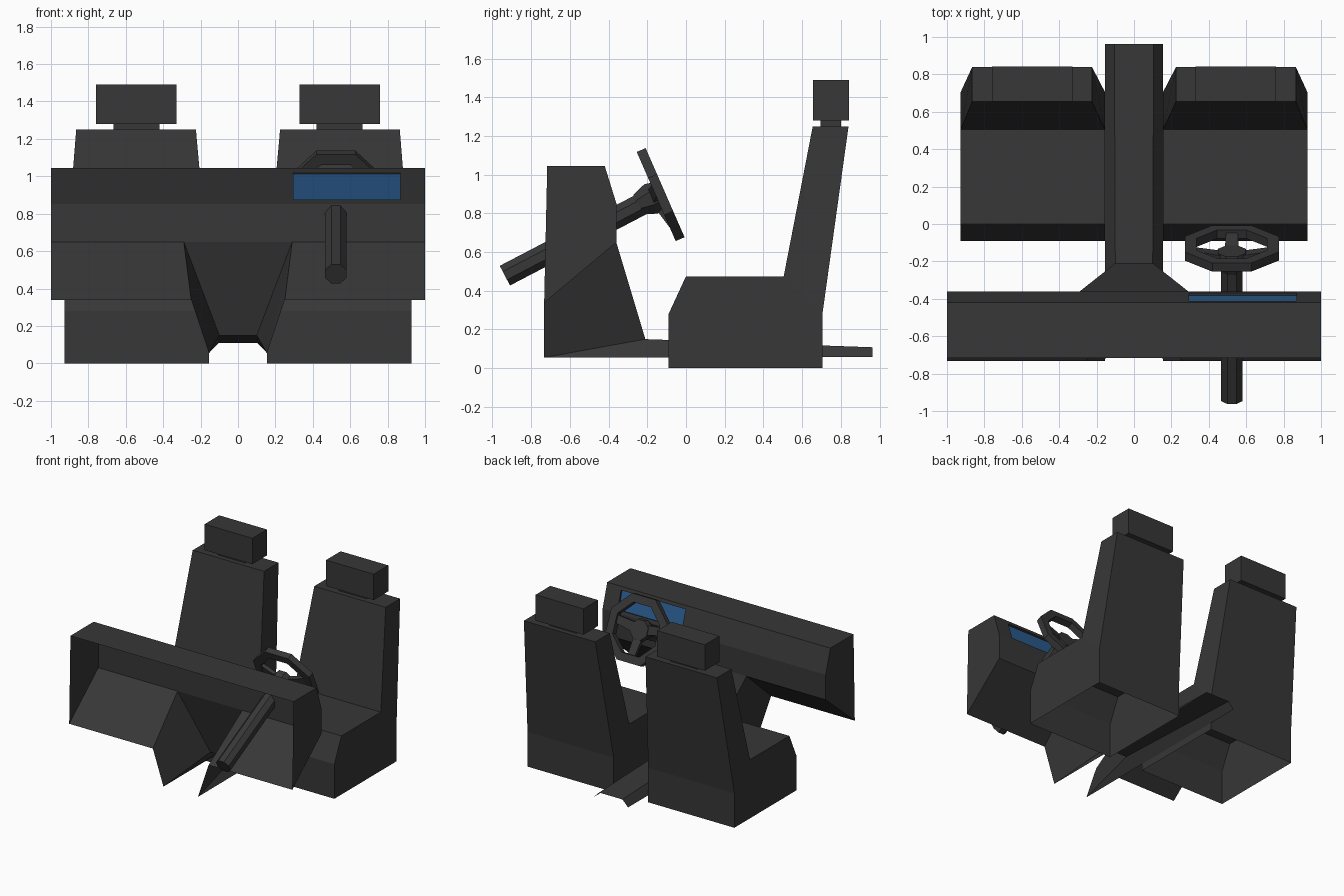
import bpy, bmesh, math
from mathutils import Matrix, Vector

if "Cube" in bpy.data.objects:
    bpy.data.objects.remove(bpy.data.objects["Cube"])


def material(name, rgb):
    m = bpy.data.materials.new(name)
    m.diffuse_color = (*rgb, 1)
    m.use_nodes = True
    m.node_tree.nodes["Principled BSDF"].inputs["Base Color"].default_value = m.diffuse_color
    return m


GREY = material("dark grey trim", (0.038, 0.038, 0.038))
BLUE = material("blue display", (0.022, 0.105, 0.27))


def finish(bm, name, mats=(GREY,)):
    bmesh.ops.remove_doubles(bm, verts=bm.verts, dist=0.0005)
    bmesh.ops.recalc_face_normals(bm, faces=bm.faces)
    me = bpy.data.meshes.new(name)
    bm.to_mesh(me)
    bm.free()
    for m in mats:
        me.materials.append(m)
    ob = bpy.data.objects.new(name, me)
    bpy.context.collection.objects.link(ob)
    return ob


def face(bm, *pts, mat=0):
    f = bm.faces.new([bm.verts.new(p) for p in pts])
    f.material_index = mat
    return f


def box(name, x, y, z):
    bm = bmesh.new()
    bmesh.ops.create_cube(bm, size=1)
    for v in bm.verts:
        v.co = [a + (c + 0.5) * (b - a) for (a, b), c in zip((x, y, z), v.co)]
    return finish(bm, name)


# Seats: (y, z, x inner, x outer) profile, open underneath
W, T = (0.155, 0.927), (0.225, 0.865)
SEAT = [(-0.09, 0, *W), (-0.09, 0.28, *W), (0, 0.475, *W), (0.505, 0.475, *W),
        (0.655, 1.25, *T), (0.84, 1.25, *T), (0.705, 0.28, *W), (0.705, 0, *W)]
for s, side in ((1, "right"), (-1, "left")):
    bm = bmesh.new()
    inn = [(s * p[2], p[0], p[1]) for p in SEAT]
    out = [(s * p[3], p[0], p[1]) for p in SEAT]
    for i in range(7):
        face(bm, inn[i], inn[i + 1], out[i + 1], out[i])
    for row in (inn, out):
        face(bm, *[row[i] for i in (0, 1, 2, 3, 6, 7)])
        face(bm, *[row[i] for i in (3, 4, 5, 6)])
    finish(bm, side + "_seat")
    box(side + "_headrest_post", sorted((s * 0.42, s * 0.665)), (0.695, 0.80), (1.25, 1.285))
    box(side + "_headrest", sorted((s * 0.33, s * 0.758)), (0.655, 0.842), (1.28, 1.49))

# Dashboard: shell open at the front
DASH = [(-0.717, 1.045), (-0.42, 1.045), (-0.36, 0.852), (-0.36, 0.65), (-0.733, 0.338)]
bm = bmesh.new()
for i in (0, 2):
    (y0, z0), (y1, z1) = DASH[i], DASH[i + 1]
    face(bm, (-1, y0, z0), (1, y0, z0), (1, y1, z1), (-1, y1, z1))
for s in (-1, 1):
    face(bm, *[(s, y, z) for y, z in DASH])
    # lower slope stops at the console opening
    face(bm, (s, *DASH[3]), (s * 0.29, *DASH[3]), (s * 0.25, *DASH[4]), (s, *DASH[4]))

# Sloped instrument face with a recessed blue display
a, b = Vector(DASH[1]), Vector(DASH[2])
xs, ts = (-1, 0.293, 0.87, 1), (0, 0.14, 0.87, 1)
for i in range(3):
    for j in range(3):
        p, q = a.lerp(b, ts[j]), a.lerp(b, ts[j + 1])
        cell = [(xs[i], *p), (xs[i + 1], *p), (xs[i + 1], *q), (xs[i], *q)]
        if (i, j) != (1, 1):
            face(bm, *cell)
            continue
        deep = [tuple(Vector(c) + Vector((0, -0.014, -0.005))) for c in cell]
        face(bm, *deep, mat=1)
        for k in range(4):
            n = (k + 1) % 4
            face(bm, cell[k], cell[n], deep[n], deep[k])
finish(bm, "dashboard", (GREY, BLUE))

# Centre console: open shell, mirrored sides
bm = bmesh.new()


def pair(x, y, z):
    return {-1: (-x, y, z), 1: (x, y, z)}


front_top, front_low = pair(0.25, -0.733, 0.338), pair(0.155, -0.733, 0.055)
dash_edge, knee = pair(0.29, -0.36, 0.65), pair(0.1, -0.21, 0.15)
rear_top, rear_low = pair(0.105, 0.963, 0.108), pair(0.155, 0.963, 0.057)
for s in (-1, 1):
    face(bm, front_top[s], dash_edge[s], front_low[s])
    face(bm, dash_edge[s], knee[s], front_low[s])
    face(bm, front_low[s], knee[s], rear_top[s], rear_low[s])
face(bm, dash_edge[-1], dash_edge[1], knee[1], knee[-1])
face(bm, knee[-1], knee[1], rear_top[1], rear_top[-1])
finish(bm, "centre_console")

# Steering wheel frame: local z points at the driver, local y points down
CX = 0.523
WHEEL = Matrix.Translation((CX, -0.131, 0.897)) @ Matrix.Rotation(math.radians(-66.4), 4, 'X')


def octagon(r, z):
    return [(r * math.cos(t), r * math.sin(t), z)
            for t in (math.radians(22.5 + 45 * k) for k in range(8))]


def bridge(bm, rings, closed=False):
    for i in range(len(rings) - (0 if closed else 1)):
        p, q = rings[i], rings[(i + 1) % len(rings)]
        for k in range(8):
            n = (k + 1) % 8
            face(bm, p[k], p[n], q[n], q[k])


# Rim
bm = bmesh.new()
bridge(bm, [octagon(0.272, -0.025), octagon(0.272, 0.025),
            octagon(0.205, 0.025), octagon(0.205, -0.025)], closed=True)
finish(bm, "steering_wheel_rim").matrix_world = WHEEL

# Hub flaring from the column
bm = bmesh.new()
hub = [octagon(0.06, -0.13), octagon(0.09, -0.055), octagon(0.08, -0.015)]
bridge(bm, hub)
face(bm, *hub[0])
face(bm, *hub[-1])
finish(bm, "steering_wheel_hub").matrix_world = WHEEL

# Spokes
for k, ang in enumerate((90, -10, 190)):
    bm = bmesh.new()
    bmesh.ops.create_cube(bm, size=1)
    for v in bm.verts:
        outer = v.co.x > 0
        v.co = (0.22 if outer else 0.05, v.co.y * (0.06 if outer else 0.075),
                v.co.z * 0.03 + (0 if outer else -0.04))
    ob = finish(bm, "wheel_spoke_%d" % (k + 1))
    ob.matrix_world = WHEEL @ Matrix.Rotation(math.radians(ang), 4, 'Z')

# Steering column running through the dashboard
start, end = Vector((CX, -0.936, 0.478)), Vector((CX, -0.22, 0.852))
bm = bmesh.new()
col = [octagon(0.062, 0), octagon(0.062, (end - start).length)]
bridge(bm, col)
for ring in col:
    face(bm, *ring)
ob = finish(bm, "steering_column")
tilt = math.atan2(end.z - start.z, end.y - start.y) - math.pi / 2
ob.matrix_world = Matrix.Translation(start) @ Matrix.Rotation(tilt, 4, 'X')
